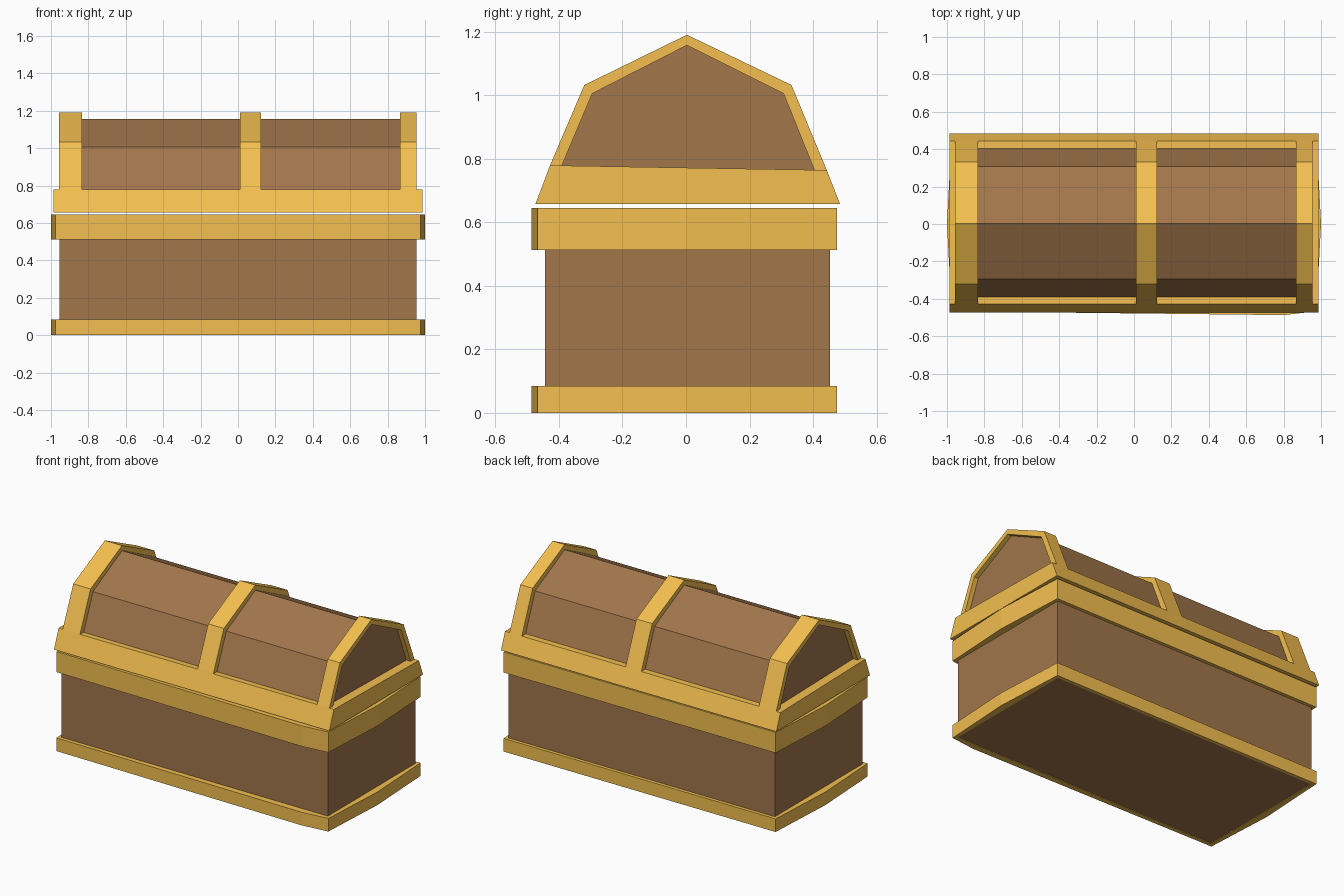
import bpy, bmesh

if "Cube" in bpy.data.objects:
    bpy.data.objects.remove(bpy.data.objects["Cube"])


def material(name, color):
    m = bpy.data.materials.new(name)
    m.diffuse_color = (*color, 1)
    m.use_nodes = True
    m.node_tree.nodes["Principled BSDF"].inputs["Base Color"].default_value = m.diffuse_color
    return m


GOLD = material("gold_trim", (0.90, 0.52, 0.08))
WOOD = material("brown_wood", (0.36, 0.18, 0.07))


def finish(name, bm, mat):
    bmesh.ops.recalc_face_normals(bm, faces=bm.faces)
    mesh = bpy.data.meshes.new(name)
    bm.to_mesh(mesh)
    bm.free()
    mesh.materials.append(mat)
    ob = bpy.data.objects.new(name, mesh)
    bpy.context.collection.objects.link(ob)
    return ob


def extrude_x(name, profile, x0, x1, mat):
    """Closed (y, z) profile swept along x."""
    bm = bmesh.new()
    a = [bm.verts.new((x0, y, z)) for y, z in profile]
    b = [bm.verts.new((x1, y, z)) for y, z in profile]
    bm.faces.new(a)
    bm.faces.new(b)
    for i in range(len(a)):
        j = (i + 1) % len(a)
        bm.faces.new((a[i], a[j], b[j], b[i]))
    return finish(name, bm, mat)


def band(name, outer, inner, z0, z1, mat):
    """Hollow rim between two matching outlines."""
    bm = bmesh.new()
    loops = [[bm.verts.new((x, y, z)) for x, y in pts]
             for pts, z in ((outer, z0), (outer, z1), (inner, z1), (inner, z0))]
    n = len(outer)
    for k in range(4):
        p, q = loops[k], loops[(k + 1) % 4]
        for i in range(n):
            j = (i + 1) % n
            bm.faces.new((p[i], p[j], q[j], q[i]))
    return finish(name, bm, mat)


# wooden body
extrude_x("chest_body", [(-0.443, 0.004), (0.453, 0.004), (0.453, 0.64), (-0.443, 0.64)],
          -0.955, 0.955, WOOD)

# gold bands with slightly bowed outline
outer = [(-0.975, -0.467), (0.8, -0.487), (0.975, -0.467), (1, 0),
         (0.975, 0.475), (-0.975, 0.475), (-1, 0)]
inner = [(-0.955, -0.443), (0.8, -0.443), (0.955, -0.443), (0.955, 0),
         (0.955, 0.453), (-0.955, 0.453), (-0.955, 0)]
band("base_band", outer, inner, 0, 0.085, GOLD)
band("upper_band", outer, inner, 0.512, 0.645, GOLD)

# flared lid skirt
extrude_x("lid_skirt", [(-0.474, 0.657), (0.485, 0.657), (0.443, 0.764), (-0.428, 0.779)],
          -0.987, 0.987, GOLD)

# wooden lid and the gold ribs over it
lid = [(-0.391, 0.778), (-0.295, 1.005), (0.003, 1.157), (0.307, 1.005), (0.404, 0.764)]
arch = [(-0.428, 0.779), (-0.32, 1.032), (0.003, 1.19), (0.332, 1.032), (0.443, 0.764)]
extrude_x("lid_panel", lid, -0.925, 0.925, WOOD)
for side, x0, x1 in (("left", -0.957, -0.833), ("middle", 0.01, 0.123), ("right", 0.867, 0.955)):
    extrude_x(side + "_rib", arch + lid[::-1], x0, x1, GOLD)
